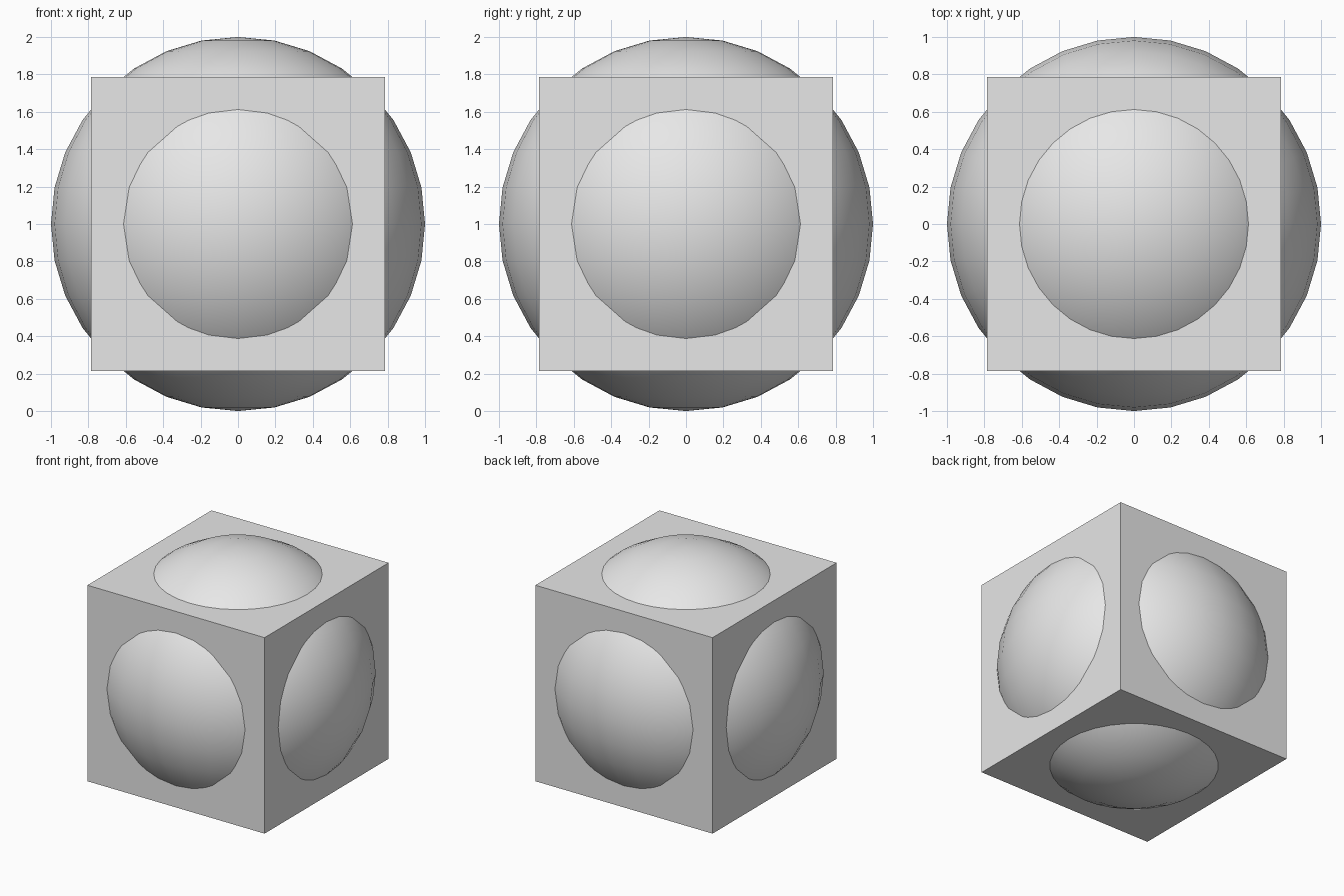
import bpy

# Remove the default cube
old = bpy.data.objects.get("Cube")
if old:
    bpy.data.objects.remove(old, do_unlink=True)

# Light grey material
grey = bpy.data.materials.new("light grey")
grey.use_nodes = True
colour = (0.8, 0.8, 0.8, 1.0)
grey.diffuse_color = colour
grey.node_tree.nodes["Principled BSDF"].inputs["Base Color"].default_value = colour

CENTRE = (0, 0, 1)


def finish(name):
    obj = bpy.context.object
    obj.name = obj.data.name = name
    obj.data.materials.append(grey)
    return obj


# Flat-sided block
bpy.ops.mesh.primitive_cube_add(size=1.57, location=CENTRE)
finish("block")

# Smooth ball bulging through all six sides
bpy.ops.mesh.primitive_uv_sphere_add(segments=32, ring_count=16, radius=1, location=CENTRE)
finish("ball")
bpy.ops.object.shade_smooth()
